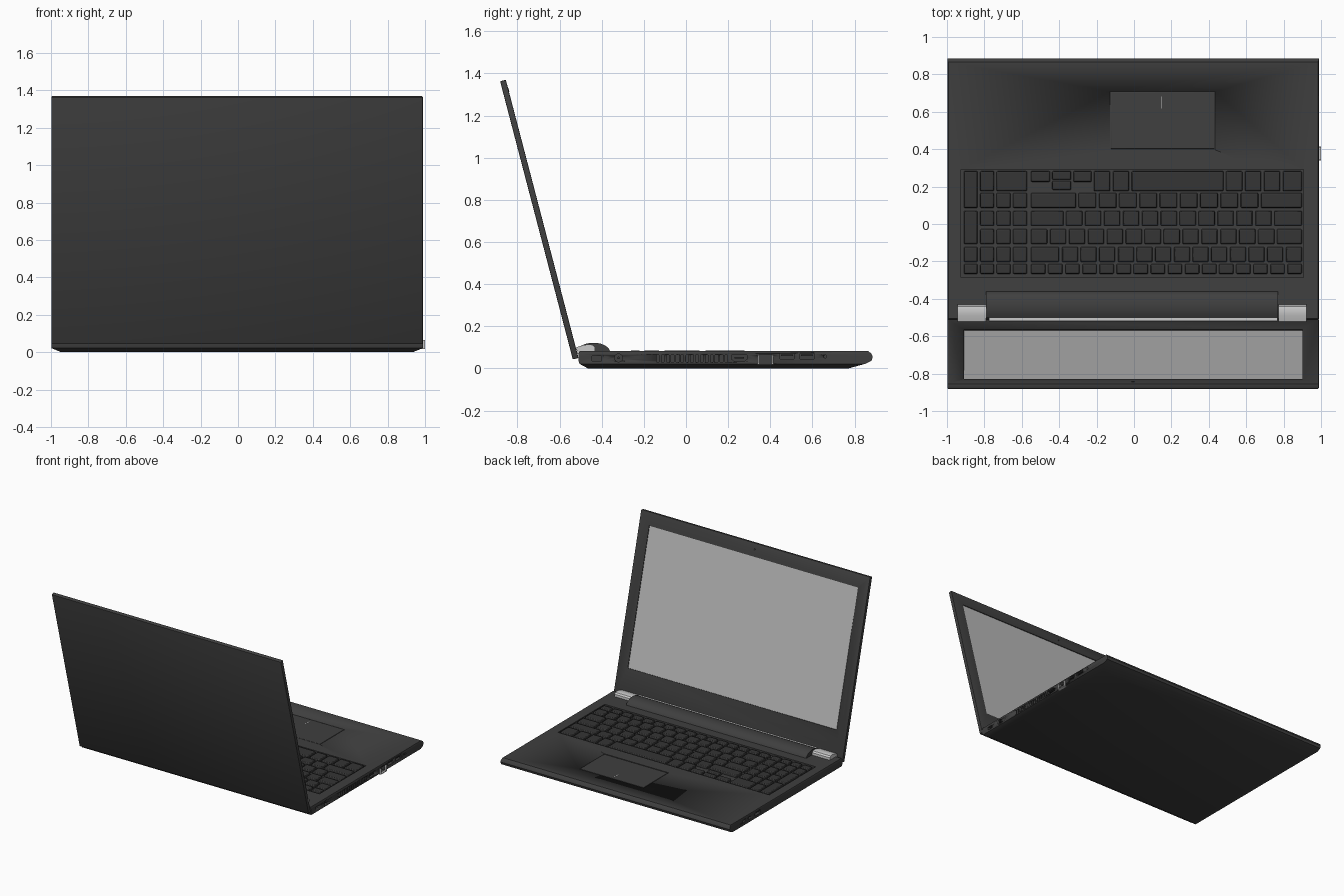
import bpy, bmesh, math
from mathutils import Matrix, Vector

if "Cube" in bpy.data.objects:
    bpy.data.objects.remove(bpy.data.objects["Cube"])

def material(name, v):
    m = bpy.data.materials.new(name)
    m.diffuse_color = (v, v, v, 1)
    m.use_nodes = True
    m.node_tree.nodes["Principled BSDF"].inputs["Base Color"].default_value = m.diffuse_color
    return m

DARK, KEY = material("dark_shell", 0.05), material("key_black", 0.035)
PANEL, METAL = material("screen_grey", 0.5), material("metal_grey", 0.6)
CX = -0.005  # shell centre in x

def finish(name, bm, mat=DARK, bevel=0, segs=2):
    bmesh.ops.recalc_face_normals(bm, faces=bm.faces)
    me = bpy.data.meshes.new(name)
    bm.to_mesh(me)
    bm.free()
    ob = bpy.data.objects.new(name, me)
    bpy.context.collection.objects.link(ob)
    me.materials.append(mat)
    if bevel:
        b = ob.modifiers.new("bevel", 'BEVEL')
        b.width, b.segments, b.limit_method = bevel, segs, 'ANGLE'
    bpy.ops.object.select_all(action='DESELECT')
    ob.select_set(True)
    bpy.context.view_layer.objects.active = ob
    bpy.ops.object.shade_smooth_by_angle(angle=math.radians(35))
    return ob

def box(bm, x0, x1, y0, y1, z0, z1, taper=0):
    vs = []
    for z, t in ((z0, 0), (z1, taper)):
        vs.append([bm.verts.new(p) for p in ((x0 + t, y0 + t, z), (x1 - t, y0 + t, z),
                                             (x1 - t, y1 - t, z), (x0 + t, y1 - t, z))])
    skin(bm, vs)

def skin(bm, rings):
    n = len(rings[0])
    for a, b in zip(rings, rings[1:]):
        for i in range(n):
            bm.faces.new((a[i], a[(i + 1) % n], b[(i + 1) % n], b[i]))
    bm.faces.new(rings[0][::-1])
    bm.faces.new(rings[-1])

def rod(bm, x, y, z, r, length, segs=20):
    bmesh.ops.create_cone(bm, cap_ends=True, segments=segs, radius1=r, radius2=r, depth=length,
                          matrix=Matrix.Translation((x, y, z)) @ Matrix.Rotation(math.pi / 2, 4, 'Y'))

def extrude_x(bm, prof, x0, x1):
    skin(bm, [[bm.verts.new((x, y, z)) for y, z in prof] for x in (x0, x1)])

def carve(ob, cutter):
    cutter.hide_render = True
    m = ob.modifiers.new("carve", 'BOOLEAN')
    m.operation, m.solver, m.object = 'DIFFERENCE', 'EXACT', cutter
    bpy.context.view_layer.objects.active = ob
    bpy.ops.object.modifier_apply(modifier=m.name)
    bpy.data.objects.remove(cutter)

# base shell: stacked rectangles with tapered underside and rounded front lip
bm = bmesh.new()
rings = []
for z, hx, yb, yf in ((0, .94, -.465, .77), (.022, .993, -.505, .85), (.036, .993, -.51, .88),
                      (.055, .993, -.51, .886), (.07, .993, -.51, .88), (.082, .988, -.505, .865)):
    rings.append([bm.verts.new(p) for p in ((CX - hx, yb, z), (CX + hx, yb, z),
                                            (CX + hx, yf, z), (CX - hx, yf, z))])
skin(bm, rings)
base = finish("base", bm)

# recesses: keyboard well, touchpad well and side ports
XR, XL, D = .988, -.998, .03
bm = bmesh.new()
box(bm, -.925, .905, -.285, .292, .066, .2)
box(bm, -.128, .433, .397, .708, .076, .2)
box(bm, XR - D, 1.1, -.445, -.40, .036, .06)                  # lock slot
rod(bm, XR + .01, -.32, .05, .019, .08)                      # power jack
for i in range(15):                                          # vent slots
    y = -.14 + i * .0232
    box(bm, XR - D, 1.1, y, y + .013, .03, .065)
extrude_x(bm, [(.215, .065), (.215, .045), (.23, .034), (.276, .034), (.29, .045), (.29, .065)],
          XR - D, 1.1)                                       # video port
box(bm, XR - D, 1.1, .346, .409, .024, .064)                 # network port
for y in (.445, .54):                                        # usb ports
    box(bm, XR - D, 1.1, y, y + .068, .045, .072)
rod(bm, XR, .66, .057, .007, .04, 12)
box(bm, -1.1, XL + D, .50, .57, .042, .07)                   # left side ports
for y in (.64, .71):
    rod(bm, XL, y, .055, .011, .05, 16)
carve(base, finish("port_cutter", bm))
bpy.ops.object.shade_smooth_by_angle(angle=math.radians(35))

# port inner parts
bm = bmesh.new()
for y in (.45, .545):
    box(bm, XR - D - .004, XR - .004, y, y + .058, .06, .067)
box(bm, XL + .004, XL + D + .004, .506, .564, .058, .065)
box(bm, XR - D - .004, XR - .004, .23, .276, .048, .054)
rod(bm, XR - .016, -.32, .05, .006, .03, 12)
finish("port_tongues", bm, KEY)
bm = bmesh.new()
for y0, y1, z0, z1 in ((.340, .346, .018, .064), (.409, .415, .018, .064), (.346, .409, .018, .024)):
    box(bm, .97, 1.0, y0, y1, z0, z1)
finish("network_port_frame", bm, METAL)

# touchpad with marker line
bm = bmesh.new()
box(bm, -.123, .428, .402, .703, .074, .081)
finish("touchpad", bm, DARK, .0015)
bm = bmesh.new()
box(bm, .147, .151, .618, .682, .08, .0816)
finish("touchpad_marker", bm, METAL)

# keyboard: rows of (left x, right x, relative key widths)
GAP = .013
keys = bmesh.new()

def key(x0, x1, y0, y1):
    box(keys, x0, x1, y0, y1, .064, .085, .004)

def row(x0, x1, y0, y1, widths):
    unit = (x1 - x0 + GAP) / sum(widths)
    for w in widths:
        key(x0, x0 + w * unit - GAP, y0, y1)
        x0 += w * unit

R0, R1, N0, N1 = -.551, .898, -.823, -.572
row(-.215, R1, .176, .283, [1, 1, 5, 1, 1, 1, 1.15])
row(R0, R1, .086, .166, [2.35] + [1] * 9 + [2.15])
row(R0, R1, -.01, .07, [1.85] + [1] * 11 + [1.6])
row(R0, R1, -.107, -.027, [1] * 13 + [1.45])
row(R0, R1, -.203, -.123, [1.65] + [1] * 13)
row(R0, R1, -.267, -.214, [1] * 16)
key(-.551, -.449, .225, .283)                                # arrow keys
key(-.325, -.226, .225, .283)
key(-.438, -.336, .236, .283)
key(-.438, -.336, .182, .23)
for y0, y1, w in ((.176, .283, [1, 2]), (.086, .166, [1] * 3), (-.01, .07, [1] * 3),
                  (-.107, -.027, [1] * 3), (-.203, -.123, [1] * 3), (-.267, -.214, [1] * 3)):
    row(N0, N1, y0, y1, w)                                   # number pad
for y0, y1 in ((.086, .283), (-.107, .07), (-.203, -.123), (-.267, -.214)):
    key(-.910, -.836, y0, y1)
finish("keys", keys, KEY, .004, 2)

# hinge bar, its rear strip and the two grey hinge caps
bm = bmesh.new()
extrude_x(bm, [(-.503, .075), (-.503, .105), (-.48, .116), (-.455, .121), (-.43, .122), (-.405, .118),
               (-.383, .109), (-.366, .095), (-.358, .075)], -.79, .77)
finish("hinge_bar", bm)
bm = bmesh.new()
box(bm, -.775, .768, -.518, -.502, .08, .103)
finish("hinge_strip", bm, METAL)
bm = bmesh.new()
for x0, x1 in ((-.945, -.792), (.772, .922)):
    extrude_x(bm, [(-.515, .07), (-.521, .1), (-.49, .11), (-.46, .115), (-.442, .111), (-.432, .1),
                   (-.43, .075)], x0, x1)
finish("hinge_caps", bm, METAL)

# lid, built upright and tilted back, with a recessed screen
TILT = Matrix.Translation((0, -.51, .05)) @ Matrix.Rotation(math.atan2(.345, 1.32), 4, 'X')
H, T = 1.364, .028
SX0, SX1, SZ0, SZ1 = -.91, .90, .217, 1.265
bm = bmesh.new()
box(bm, CX - .993, CX + .993, -T, 0, 0, H)
bmesh.ops.bevel(bm, geom=bm.edges[:], offset=.004, segments=2, profile=.5, affect='EDGES')
lid = finish("lid", bm)
bm = bmesh.new()
box(bm, SX0, SX1, -.008, .1, SZ0, SZ1)
carve(lid, finish("screen_cutter", bm))
bm = bmesh.new()
box(bm, SX0 - .002, SX1 + .002, -.012, -.005, SZ0 - .002, SZ1 + .002)
screen = finish("screen", bm, PANEL)
bm = bmesh.new()
bmesh.ops.create_cone(bm, cap_ends=True, segments=16, radius1=.008, radius2=.008, depth=.004,
                      matrix=Matrix.Translation((CX, 0, 1.315)) @ Matrix.Rotation(math.pi / 2, 4, 'X'))
webcam = finish("webcam", bm, KEY)
for ob in (lid, screen, webcam):
    ob.data.transform(TILT)
